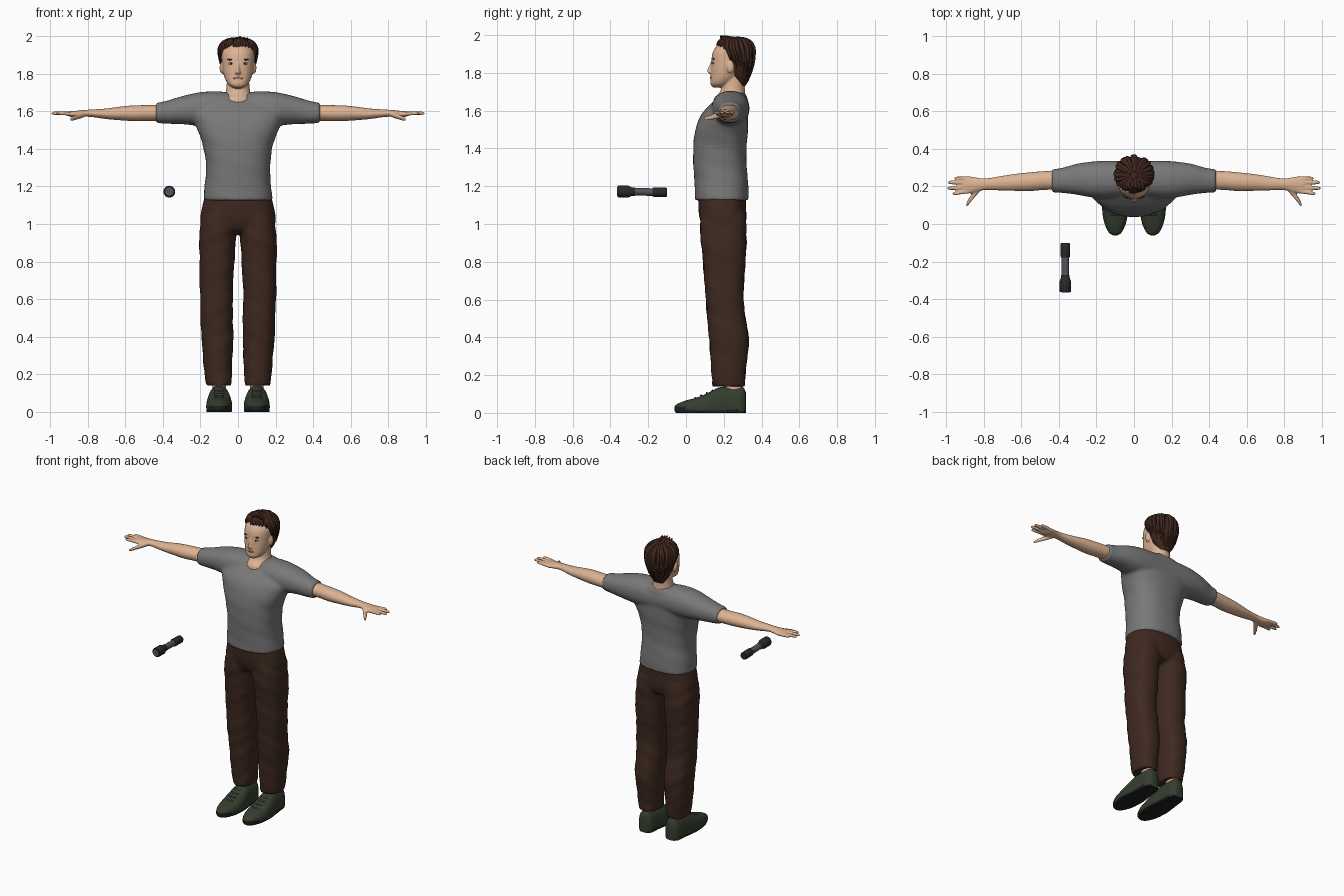
import bpy, bmesh, random
from math import sin, cos, pi, copysign
from mathutils import Vector, Matrix

random.seed(4)
if "Cube" in bpy.data.objects:
    bpy.data.objects.remove(bpy.data.objects["Cube"])


def material(name, r, g, b):
    m = bpy.data.materials.new(name)
    m.use_nodes = True
    m.diffuse_color = (r, g, b, 1)
    m.node_tree.nodes["Principled BSDF"].inputs["Base Color"].default_value = (r, g, b, 1)
    return m


SKIN = material("skin", .72, .45, .29)
HAIR = material("hair_brown", .05, .02, .013)
SHIRT = material("shirt_grey", .19, .19, .19)
CLOTH = material("trouser_brown", .048, .022, .014)
SHOE = material("shoe_green", .034, .048, .027)
SOLE = material("sole_black", .014, .014, .015)
BLACK = material("torch_black", .022, .022, .025)
GREY = material("torch_grey", .09, .09, .1)
EYE = material("eye_white", .45, .45, .45)
LIPS = material("lip_pink", .42, .2, .15)


def spline(st, steps=4):
    """Catmull-Rom interpolation of cross-section stations."""
    out = []
    for i in range(len(st) - 1):
        p = [st[max(i - 1, 0)], st[i], st[i + 1], st[min(i + 2, len(st) - 1)]]
        for k in range(steps):
            t = k / steps
            out.append([.5 * (2 * b + (c - a) * t + (2 * a - 5 * b + 4 * c - d) * t * t
                              + (3 * b - a - 3 * c + d) * t ** 3) for a, b, c, d in zip(*p)])
    return out + [list(st[-1])]


def loft(bm, axis, st, sides=(1,), power=2.0, n=32, steps=4, fold=0.0, floor=-1):
    """Closed loft; a station is (position, centre a, centre b, radius a, radius b)."""
    for sx in sides:
        rings = []
        for t, a, b, ra, rb in spline(st, steps):
            ring = []
            for k in range(n):
                w = 2 * pi * k / n
                f = 1 + fold * sin(t * 45 + 2 * w + sx) * sin(t * 17 + w)
                u = a + f * ra * copysign(abs(cos(w)) ** (2 / power), cos(w))
                v = b + f * rb * copysign(abs(sin(w)) ** (2 / power), sin(w))
                x, y, z = {"x": (t, u, v), "y": (u, t, v), "z": (u, v, t)}[axis]
                ring.append(bm.verts.new((sx * x, y, max(z, floor))))
            rings.append(ring)
        for r, q in zip(rings, rings[1:]):
            for k in range(n):
                bm.faces.new((r[k], r[(k + 1) % n], q[(k + 1) % n], q[k]))
        bm.faces.new(rings[0])
        bm.faces.new(rings[-1])


def ball(bm, pos, size, sides=(1,)):
    for s in sides:
        mat = Matrix.Translation((s * pos[0], pos[1], pos[2])) @ Matrix.Diagonal((*size, 1))
        bmesh.ops.create_uvsphere(bm, u_segments=20, v_segments=12, radius=1, matrix=mat)


def finish(name, bm, mats, voxel=0, smooth=4):
    bmesh.ops.recalc_face_normals(bm, faces=bm.faces)
    me = bpy.data.meshes.new(name)
    bm.to_mesh(me)
    bm.free()
    for m in mats:
        me.materials.append(m)
    ob = bpy.data.objects.new(name, me)
    bpy.context.collection.objects.link(ob)
    if voxel:
        r = ob.modifiers.new("fuse", "REMESH")
        r.mode, r.voxel_size, r.use_smooth_shade = "VOXEL", voxel, True
        s = ob.modifiers.new("relax", "SMOOTH")
        s.factor, s.iterations = .5, smooth
    else:
        bpy.ops.object.select_all(action="DESELECT")
        bpy.context.view_layer.objects.active = ob
        ob.select_set(True)
        bpy.ops.object.shade_smooth_by_angle(angle=.7)
    return ob


BOTH = (1, -1)

# Skin: head, neck, arms, hands and ankles
bm = bmesh.new()
loft(bm, "z", [(1.722, 0, .165, .02, .02), (1.74, 0, .182, .05, .052), (1.77, 0, .2, .068, .07),
               (1.81, 0, .22, .08, .088), (1.85, 0, .23, .085, .096), (1.89, 0, .237, .088, .1),
               (1.92, 0, .245, .086, .098), (1.95, 0, .25, .07, .08), (1.97, 0, .25, .03, .04)], power=2.2)
loft(bm, "z", [(1.62, 0, .235, .09, .09), (1.665, 0, .234, .082, .086), (1.7, 0, .246, .066, .066),
               (1.75, 0, .252, .06, .06), (1.82, 0, .255, .06, .06)])
loft(bm, "z", [(1.795, 0, .138, .014, .012), (1.805, 0, .133, .017, .02), (1.815, 0, .133, .011, .02),
               (1.84, 0, .138, .008, .014), (1.87, 0, .145, .007, .01)])
ball(bm, (.085, .235, 1.83), (.013, .02, .032), BOTH)
loft(bm, "x", [(.38, .235, 1.592, .052, .043), (.48, .231, 1.59, .05, .042), (.55, .225, 1.589, .05, .042),
               (.62, .222, 1.588, .046, .037), (.7, .217, 1.586, .039, .028), (.78, .212, 1.589, .031, .02),
               (.82, .21, 1.588, .034, .018), (.87, .208, 1.584, .045, .017), (.9, .207, 1.586, .043, .013),
               (.91, .207, 1.587, .035, .008)], BOTH)
for y0, y1, tip in ((.242, .243, .955), (.22, .221, .99), (.197, .19, .992), (.174, .162, .965)):
    loft(bm, "x", [(.87, y0, 1.584, .011, .011), (.92, (y0 + y1) / 2, 1.588, .0105, .0105),
                   (tip - .012, y1, 1.589, .0095, .009), (tip, y1, 1.588, .004, .004)], BOTH, n=12)
loft(bm, "x", [(.81, .2, 1.585, .018, .014), (.845, .165, 1.573, .021, .015), (.875, .125, 1.562, .018, .012),
               (.892, .099, 1.556, .009, .008)], BOTH, n=12)
loft(bm, "z", [(.1, .1, .25, .036, .05), (.14, .1, .25, .036, .05), (.18, .1, .25, .036, .05)], BOTH)
finish("body_skin", bm, [SKIN], .005, 3)

# Shirt: torso and a single sleeve tube across the shoulders
bm = bmesh.new()
loft(bm, "z", [(1.125, 0, .19, .184, .142), (1.2, 0, .188, .177, .142), (1.3, 0, .18, .17, .141),
               (1.4, 0, .18, .182, .141), (1.47, 0, .184, .203, .141), (1.53, 0, .194, .228, .135),
               (1.58, 0, .205, .24, .124), (1.62, 0, .223, .235, .106), (1.66, 0, .243, .18, .084),
               (1.695, 0, .26, .1, .052)], power=2.4, n=48, fold=.012)
half = [(.1, .238, 1.612, .098, .093), (.2, .236, 1.611, .098, .09), (.3, .238, 1.605, .083, .074),
        (.38, .232, 1.594, .067, .061), (.437, .229, 1.591, .062, .053)]
loft(bm, "x", [(-h[0], *h[1:]) for h in reversed(half)] + [(0, .245, 1.61, .09, .085)] + half, power=2.2)
finish("shirt", bm, [SHIRT], .01, 5)

# Trousers
bm = bmesh.new()
loft(bm, "z", [(.95, 0, .2, .1, .06), (.97, 0, .2, .185, .105), (1.03, 0, .196, .2, .124),
               (1.08, 0, .192, .193, .126), (1.16, 0, .19, .174, .126)], power=2.4, n=48)
loft(bm, "z", [(.14, .103, .225, .067, .086), (.2, .105, .225, .073, .089), (.3, .108, .228, .079, .099),
               (.4, .11, .226, .085, .105), (.5, .112, .215, .086, .102), (.6, .115, .204, .087, .1),
               (.75, .113, .203, .091, .109), (.9, .109, .2, .097, .12), (1, .101, .197, .097, .122),
               (1.06, .09, .195, .09, .118)], BOTH, power=2.3, fold=.035)
finish("trousers", bm, [CLOTH], .01, 4)

# Shoes: dark sole and toe cap chosen by height and depth
bm = bmesh.new()
loft(bm, "y", [(-.06, .1, .022, .012, .012), (-.045, .1, .022, .034, .026), (0, .1, .024, .056, .042),
               (.06, .1, .026, .068, .056), (.12, .1, .03, .068, .078), (.17, .1, .035, .062, .098),
               (.22, .1, .04, .056, .1), (.28, .1, .042, .052, .096), (.305, .1, .045, .042, .088),
               (.318, .1, .045, .025, .06)], BOTH, power=2.5, n=40, floor=0)
for f in bm.faces:
    c = f.calc_center_median()
    f.material_index = int(c.z < .012 or (c.y < 0 and c.z < .034))
finish("shoes", bm, [SHOE, SOLE])

# Shoe laces
bm = bmesh.new()
for i in range(4):
    ball(bm, (.1, .05 + .03 * i, .079 + .013 * i), (.028, .005, .006), BOTH)
finish("shoe_laces", bm, [GREY])

# Hair: cap plus tapered locks running over it
cap = [(1.73, 0, .295, .035, .018), (1.78, 0, .288, .07, .05), (1.84, 0, .281, .092, .073),
       (1.89, 0, .272, .1, .086), (1.93, 0, .262, .098, .094), (1.96, 0, .258, .08, .083),
       (1.978, 0, .258, .05, .055), (1.986, 0, .258, .02, .02)]
bm = bmesh.new()
loft(bm, "z", cap)
finish("hair_cap", bm, [HAIR])
rows = spline(cap, 8)
locks = bpy.data.curves.new("hair_locks", "CURVE")
locks.dimensions, locks.bevel_depth, locks.bevel_resolution = "3D", .013, 2
locks.use_fill_caps = True
COUNT = 34
for i in range(COUNT):
    a = 2 * pi * i / COUNT
    back = sin(a)
    end = 1.915 if back < -.6 else 1.835 - .095 * max(back, 0)
    end += random.uniform(-.012, .012)
    path = [r for r in reversed(rows) if r[0] > end][::2]
    sp = locks.splines.new("POLY")
    sp.points.add(len(path) - 1)
    swirl = random.uniform(-.15, .25)
    for k, (pt, r) in enumerate(zip(sp.points, path)):
        t = k / (len(path) - 1)
        w = a + swirl * sin(pi * t)
        pt.co = (r[3] * cos(w), r[2] + r[4] * sin(w), r[0], 1)
        pt.radius = .45 + .6 * sin(pi * min(t * 1.1, 1)) - .25 * t
# Raised front tuft
for i in range(5):
    x = -.04 + .018 * i
    sp = locks.splines.new("POLY")
    sp.points.add(3)
    for k, pt in enumerate(sp.points):
        pt.co = (x + .006 * k, .27 - .03 * k, 1.972 + .008 * k - .004 * abs(i - 2), 1)
        pt.radius = (.9, 1, .8, .25)[k]
locks.materials.append(HAIR)
bpy.context.collection.objects.link(bpy.data.objects.new("hair_locks", locks))

# Face details
bm = bmesh.new()
ball(bm, (.036, .147, 1.853), (.014, .009, .007), BOTH)
finish("eyes", bm, [EYE])
bm = bmesh.new()
ball(bm, (.036, .141, 1.853), (.006, .005, .006), BOTH)
finish("irises", bm, [SOLE])
bm = bmesh.new()
ball(bm, (.038, .146, 1.874), (.02, .006, .004), BOTH)
finish("eyebrows", bm, [HAIR])
bm = bmesh.new()
ball(bm, (0, .136, 1.775), (.027, .009, .007))
finish("lips", bm, [LIPS])

# Hand torch floating beside the figure
X, Z = -.365, 1.17


def torch(name, mat, profile):
    b = bmesh.new()
    loft(b, "y", [(y, X, Z - .02 * (y + .23), r, r) for y, r in profile], n=24, steps=1)
    finish(name, b, [mat])


torch("torch_head", BLACK, [(-.362, .028), (-.358, .031), (-.305, .031), (-.285, .022), (-.27, .022)])
torch("torch_grip", GREY, [(-.28, .02), (-.17, .02)])
torch("torch_tail", BLACK, [(-.178, .022), (-.172, .025), (-.106, .025), (-.1, .022)])
torch("torch_lens", GREY, [(-.365, .021), (-.355, .021)])
